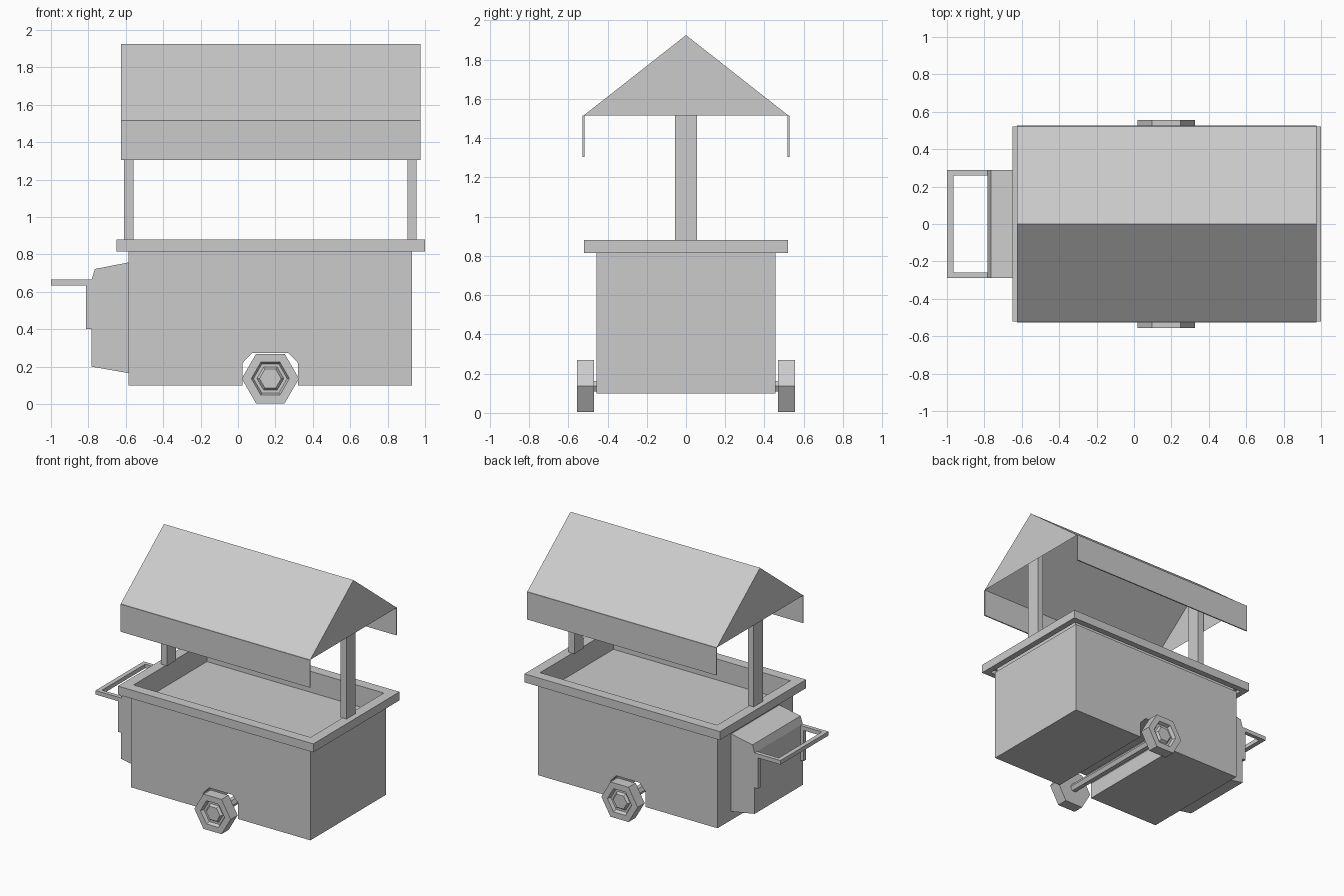
import bpy, bmesh, math

if "Cube" in bpy.data.objects:
    bpy.data.objects.remove(bpy.data.objects["Cube"])


def finish(name, bm):
    bmesh.ops.recalc_face_normals(bm, faces=bm.faces)
    me = bpy.data.meshes.new(name)
    bm.to_mesh(me)
    bm.free()
    ob = bpy.data.objects.new(name, me)
    bpy.context.collection.objects.link(ob)
    return ob


def box_bm(x0, x1, y0, y1, z0, z1):
    bm = bmesh.new()
    bmesh.ops.create_cube(bm, size=1)
    for v in bm.verts:
        v.co = (x0 if v.co.x < 0 else x1, y0 if v.co.y < 0 else y1,
                z0 if v.co.z < 0 else z1)
    return bm


def box(name, *b):
    return finish(name, box_bm(*b))


def prism_bm(pts, half):
    """Extrude an x-z outline symmetrically along y."""
    bm = bmesh.new()
    f = bm.faces.new([bm.verts.new((x, -half, z)) for x, z in pts])
    r = bmesh.ops.extrude_face_region(bm, geom=[f])
    for v in r["geom"]:
        if isinstance(v, bmesh.types.BMVert):
            v.co.y = half
    return bm


def lathe(name, profile, cx, cz, n=6):
    """Revolve (radius, y) points around the wheel axis."""
    bm = bmesh.new()
    rings = [[bm.verts.new((cx + r * math.cos(2 * math.pi * i / n), y,
                            cz + r * math.sin(2 * math.pi * i / n)))
              for i in range(n)] for r, y in profile]
    for a, b in zip(rings, rings[1:]):
        for i in range(n):
            j = (i + 1) % n
            bm.faces.new((a[i], a[j], b[j], b[i]))
    bm.faces.new(rings[0])
    bm.faces.new(rings[-1])
    return finish(name, bm)


# Cart body with axle channel; its top is open under the counter
bm = prism_bm([(-.585, .10), (.025, .10), (.025, .22), (.075, .272),
               (.27, .272), (.32, .22), (.32, .10), (.93, .10),
               (.93, .815), (-.585, .815)], .455)
bm.normal_update()
top = [f for f in bm.faces if all(v.co.z > .8 for v in f.verts)]
bmesh.ops.delete(bm, geom=top, context='FACES_ONLY')
finish("cart_body", bm)

# Counter rim with sunken tray
bm = box_bm(-.65, 1, -.52, .52, .815, .88)
bmesh.ops.recalc_face_normals(bm, faces=bm.faces)
top = next(f for f in bm.faces if f.normal.z > .9)
bottom = next(f for f in bm.faces if f.normal.z < -.9)
bmesh.ops.inset_region(bm, faces=[bottom], thickness=.066)
bmesh.ops.delete(bm, geom=[bottom], context='FACES_ONLY')
bmesh.ops.inset_region(bm, faces=[top], thickness=.11)
r = bmesh.ops.extrude_discrete_faces(bm, faces=[top])
for v in r["faces"][0].verts:
    v.co.z = .72
bmesh.ops.remove_doubles(bm, verts=bm.verts, dist=.0001)
finish("counter_tray", bm)

# Roof posts
for side, x in (("left", -.61), ("right", .905)):
    box(side + "_post", x, x + .05, -.055, .055, .88, 1.875)

# Hollow gabled canopy, open underneath
bm = bmesh.new()
ends = [[bm.verts.new((x, y, z)) for y, z in
         ((-.522, 1.515), (0, 1.925), (.522, 1.515))] for x in (-.625, .975)]
a, b = ends
bm.faces.new(a)
bm.faces.new(b)
for i in (0, 1):
    bm.faces.new((a[i], a[i + 1], b[i + 1], b[i]))
finish("canopy_roof", bm)

# Hanging valances
for side, s in (("front", -1), ("back", 1)):
    box(side + "_valance", -.625, .975, *sorted((s * .518, s * .527)), 1.305, 1.515)

# End cabinet
finish("end_cabinet", prism_bm([(-.585, .165), (-.585, .757), (-.765, .722),
                                (-.783, .665), (-.783, .20)], .29))

# Push handle: two arms, two brackets, one grip
for side, y in (("front", -.29), ("back", .26)):
    box(side + "_handle_arm", -.966, -.775, y, y + .03, .634, .665)
    box(side + "_handle_bracket", -.812, -.78, y, y + .03, .40, .634)
box("handle_grip", -1, -.966, -.29, .29, .634, .665)

# Hexagonal wheels and axle
CX, CZ = .173, .136
for side, s in (("front", -1), ("back", 1)):
    lathe(side + "_wheel",
          [(r, s * y) for r, y in ((.10, .47), (.153, .47), (.153, .555), (.102, .555),
                                   (.09, .53), (.072, .53), (.058, .548))], CX, CZ)
lathe("axle", [(.032, -.475), (.032, .475)], CX, CZ)
